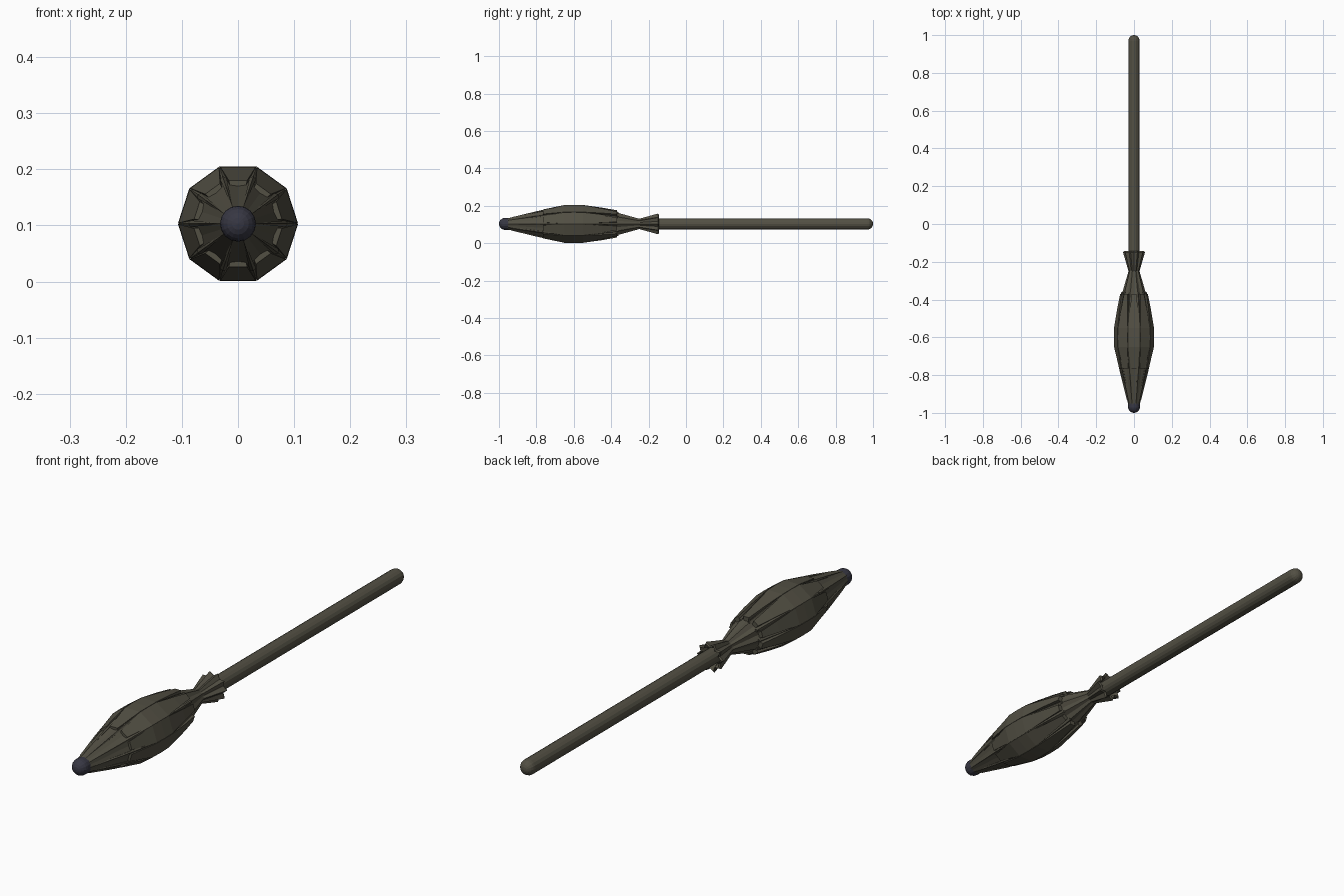
import bpy, bmesh, math

if "Cube" in bpy.data.objects:
    bpy.data.objects.remove(bpy.data.objects["Cube"])

CZ = 0.103          # height of the long axis
N = 10              # canopy panels


def material(name, rgb):
    m = bpy.data.materials.new(name)
    m.diffuse_color = (*rgb, 1)
    m.use_nodes = True
    m.node_tree.nodes["Principled BSDF"].inputs["Base Color"].default_value = m.diffuse_color
    return m


OLIVE = material("dark olive", (0.085, 0.079, 0.057))
SLATE = material("dark slate", (0.038, 0.038, 0.056))


def polar(r, a, y):
    return (r * math.cos(a), y, CZ + r * math.sin(a))


def loft(name, mat, loops_per_part):
    """Skin one or more lists of equal-length loops, with capped ends."""
    bm = bmesh.new()
    for loops in loops_per_part:
        rings = [[bm.verts.new(p) for p in loop] for loop in loops]
        for a, b in zip(rings, rings[1:]):
            n = len(a)
            for i in range(n):
                j = (i + 1) % n
                bm.faces.new((a[i], a[j], b[j], b[i]))
        bm.faces.new(rings[0])
        bm.faces.new(rings[-1])
    bmesh.ops.recalc_face_normals(bm, faces=bm.faces)
    me = bpy.data.meshes.new(name)
    bm.to_mesh(me)
    bm.free()
    me.materials.append(mat)
    ob = bpy.data.objects.new(name, me)
    bpy.context.collection.objects.link(ob)
    return ob


def lathe(name, mat, profile, sides):
    return loft(name, mat, [[[polar(r, 2 * math.pi * i / sides, y)
                              for i in range(sides)] for y, r in profile]])


def dome(y, r, sign, steps=5):
    """Profile of a hemisphere from its equator to near its pole."""
    return [(y + sign * r * math.sin(t), r * math.cos(t))
            for t in (math.pi / 2 * k / steps * 0.98 for k in range(steps + 1))]


# Shaft with rounded grip end
lathe("shaft", OLIVE, [(-0.3, 0.022), (-0.2, 0.03)] + dome(0.97, 0.03, 1), 16)

# Rounded tip cap
lathe("tip_cap", SLATE, dome(-0.968, 0.032, -1)[::-1] + [(-0.938, 0.031)], 16)

# Pleated cloth: ridges between the panels, valleys beneath them,
# gathered at the neck, flaring to a ruffled, hollow rim
cloth = [  # y, ridge radius, valley radius
    (-0.96, 0.030, 0.029), (-0.76, 0.075, 0.068), (-0.65, 0.105, 0.093),
    (-0.55, 0.105, 0.093), (-0.37, 0.064, 0.055), (-0.25, 0.029, 0.025),
    (-0.15, 0.058, 0.044), (-0.144, 0.052, 0.039), (-0.175, 0.034, 0.031)]
loft("pleated_cloth", OLIVE, [[[polar(rv if i % 2 else rr, math.pi * i / N, y)
                                for i in range(2 * N)] for y, rr, rv in cloth]])

# Lens-shaped outer panels with stepped ends
panel = [  # y, face distance from axis, half angle in degrees
    (-0.765, 0.077, 12), (-0.65, 0.101, 17.3), (-0.6, 0.102, 17.8),
    (-0.55, 0.101, 17.3), (-0.45, 0.087, 13.5), (-0.37, 0.073, 9.5)]
panels = []
for k in range(N):
    mid = 2 * math.pi * (k + 0.5) / N
    loops = []
    for y, d, deg in panel:
        h = math.radians(deg)
        outer, inner = d / math.cos(h), (d - 0.016) / math.cos(h)
        loops.append([polar(outer, mid - h, y), polar(outer, mid + h, y),
                      polar(inner, mid + h, y), polar(inner, mid - h, y)])
    panels.append(loops)
loft("canopy_panels", OLIVE, panels)

# Thin fold slivers lying in the gaps between panels, towards both ends
folds = []
for k in range(N):
    mid = 2 * math.pi * k / N
    for run in ([(-0.72, 0.089, 4), (-0.8, 0.071, 3.5), (-0.93, 0.038, 3)],
                [(-0.5, 0.096, 2), (-0.43, 0.081, 3.5), (-0.36, 0.067, 5)]):
        folds.append([[polar(r, mid, y),
                       polar(r - 0.004, mid + math.radians(w), y),
                       polar(r - 0.015, mid, y),
                       polar(r - 0.004, mid - math.radians(w), y)]
                      for y, r, w in run])
loft("fold_slivers", OLIVE, folds)
